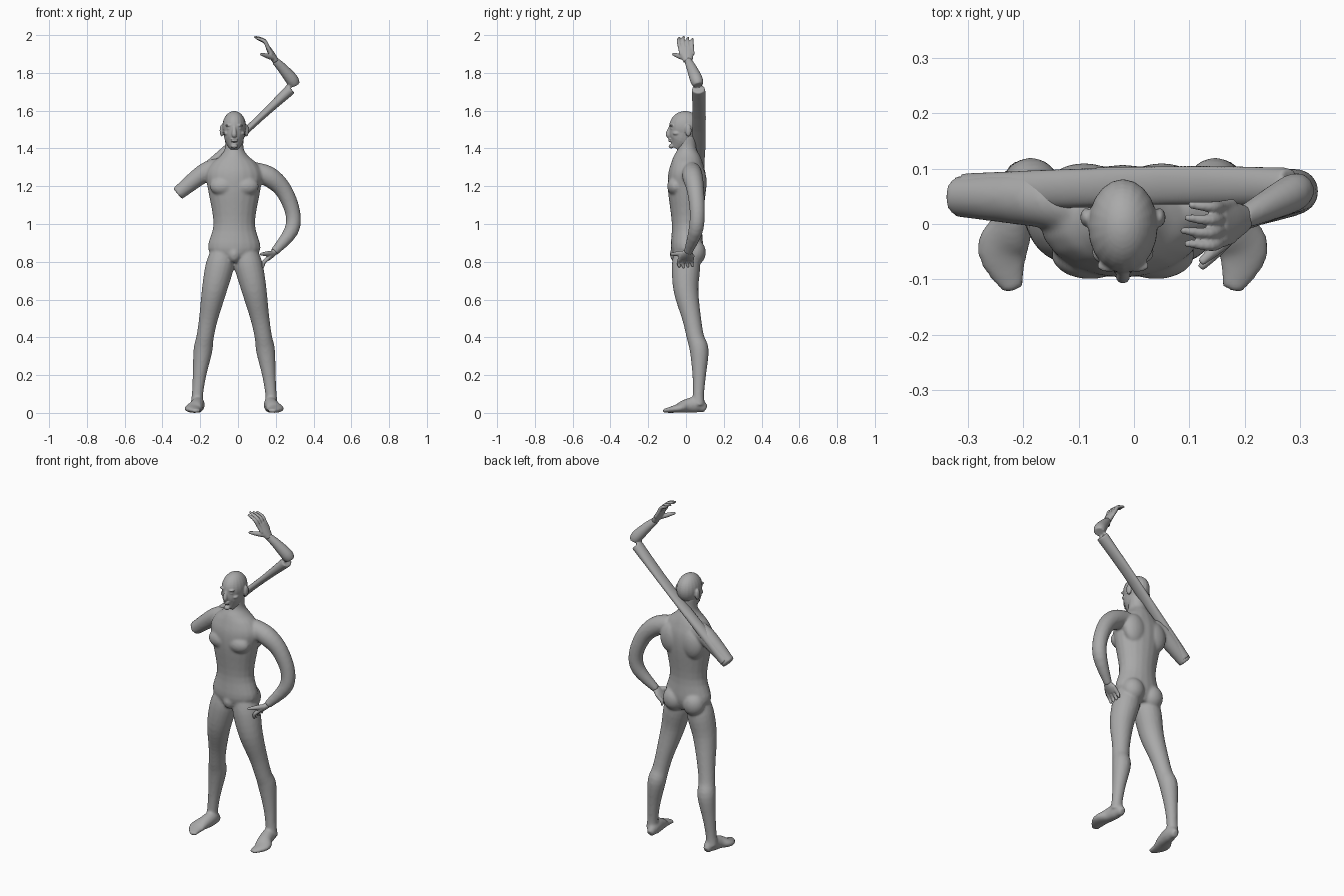
import bpy
import bmesh
import math
from mathutils import Vector, Matrix

if "Cube" in bpy.data.objects:
    bpy.data.objects.remove(bpy.data.objects["Cube"])

AXIS = -.02           # x of the body's plane of symmetry
SIDES = 20            # points around each cross-section
STEPS = 4             # interpolated sections between given ones
ACROSS, UPWARD = Vector((0, 1, 0)), Vector((0, 0, 1))

skin = bpy.data.materials.new("plain grey")
skin.use_nodes = True
grey = (.4, .4, .4, 1)
skin.diffuse_color = grey
skin.node_tree.nodes["Principled BSDF"].inputs["Base Color"].default_value = grey


def smooth_rings(rings):
    """Interpolate rings of (x, y, z, side radius, optional depth radius)."""
    rows = [Vector((*ring[:4], ring[-1])) for ring in rings]
    padded = [rows[0], *rows, rows[-1]]
    result = []
    for before, start, end, after in zip(padded, padded[1:], padded[2:], padded[3:]):
        leave, arrive = (end - before) / 2, (after - start) / 2
        for step in range(STEPS):
            t = step / STEPS
            ease = t * t * (3 - 2 * t)
            result.append(start.lerp(end, ease) + leave * t * (1 - t) ** 2
                          - arrive * t * t * (1 - t))
    return result + [rows[-1]]


def limb(bm, rings, reference=ACROSS):
    """Loft elliptical sections along a path, closed at both ends."""
    rows = smooth_rings(rings)
    centres = [Vector(row[:3]) for row in rows]
    loops = []
    for row, centre, before, after in zip(rows, centres, centres[:1] + centres,
                                          centres[1:] + centres[-1:]):
        tangent = (after - before).normalized()
        side = reference.cross(tangent).normalized()
        depth = tangent.cross(side)
        angles = [math.tau * k / SIDES for k in range(SIDES)]
        loops.append([bm.verts.new(centre + side * math.cos(angle) * row[3]
                                   + depth * math.sin(angle) * row[4]) for angle in angles])
    for low, high in zip(loops, loops[1:]):
        for k in range(SIDES):
            bm.faces.new((low[k - 1], low[k], high[k], high[k - 1]))
    bm.faces.new(loops[0][::-1])
    bm.faces.new(loops[-1])


def blob(bm, centre, size):
    """Ellipsoid used for muscle and face forms."""
    matrix = Matrix.Translation(centre) @ Matrix.Diagonal((*size, 1))
    bmesh.ops.create_uvsphere(bm, u_segments=SIDES, v_segments=SIDES, radius=1, matrix=matrix)


def paired_blob(bm, centre, size):
    """The same ellipsoid on both sides of the symmetry plane."""
    for side in (-1, 1):
        blob(bm, (AXIS + side * centre[0], *centre[1:]), size)


def finish(name, bm, voxel, passes):
    """Fuse the overlapping forms into one smooth skin."""
    bmesh.ops.recalc_face_normals(bm, faces=bm.faces)
    mesh = bpy.data.meshes.new(name)
    bm.to_mesh(mesh)
    bm.free()
    mesh.materials.append(skin)
    mesh.shade_smooth()
    part = bpy.data.objects.new(name, mesh)
    bpy.context.collection.objects.link(part)
    fuse = part.modifiers.new("fuse", 'REMESH')
    fuse.mode = 'VOXEL'
    fuse.voxel_size = voxel
    fuse.use_smooth_shade = True
    relax = part.modifiers.new("relax", 'SMOOTH')
    relax.factor = .5
    relax.iterations = passes


# Torso and neck: height, half width, half depth
body = bmesh.new()
torso = [(.8, .08, .06), (.87, .14, .085), (1, .11, .08), (1.17, .137, .1),
         (1.26, .15, .1), (1.32, .12, .085), (1.36, .075, .07), (1.4, .05, .05),
         (1.47, .05, .05)]
limb(body, [(AXIS, .005, *row) for row in torso])
blob(body, (AXIS, -.05, .84), (.035, .035, .045))

# Chest, shoulder blades and buttocks
paired_blob(body, (.06, -.055, 1.2), (.07, .045, .05))
paired_blob(body, (.07, .065, 1.22), (.07, .045, .09))
paired_blob(body, (.065, .045, .85), (.065, .06, .07))

# Legs spread outward along a curve: height, y, radius
leg = [(.87, 0, .06), (.78, 0, .075), (.65, 0, .066), (.5, .03, .05), (.4, .05, .046),
       (.33, .07, .05), (.2, .07, .036), (.1, .066, .03), (.04, .065, .034)]
# Feet rest on the floor: x, y, half width, half height
foot = [(.187, .105, .018, .02), (.19, .06, .034, .042), (.2, 0, .038, .036),
        (.217, -.05, .047, .022), (.197, -.12, .018, .01)]
for side in (-1, 1):
    limb(body, [(AXIS + side * (.2 - .18 * z ** 1.5), y, z, radius) for z, y, radius in leg])
    limb(body, [(AXIS + side * x, y, height, width, height) for x, y, width, height in foot],
         UPWARD)

# Left arm, bent with the hand at the hip
limb(body, [(.08, .03, 1.28, .05), (.165, .035, 1.25, .054), (.24, .05, 1.18, .046),
            (.29, .06, 1.06, .04), (.28, .05, .96, .038), (.19, .01, .85, .022)])
# Right upper arm, cut off at the elbow
limb(body, [(-.1, .035, 1.3, .05), (-.18, .045, 1.27, .05), (-.32, .05, 1.16, .037)])
finish("body", body, .007, 6)

# Stretched band behind the neck, then the raised forearm from its sharp elbow
raised = bmesh.new()
band = [(-.305, .056, 1.17, .033), (.05, .07, 1.5, .018), (.28, .066, 1.715, .03)]
limb(raised, [(*row, .036) for row in band])
limb(raised, [(.3, .065, 1.735, .028), (.285, .055, 1.765, .034),
              (.235, .03, 1.825, .027), (.195, .01, 1.866, .02)])
finish("raised_arm", raised, .006, 3)


def hand(name, wrist, knuckle, tip, thumb):
    """Flat palm, four fingers fanned along y, and a thumb."""
    bm = bmesh.new()
    wrist, knuckle, tip, thumb = map(Vector, (wrist, knuckle, tip, thumb))
    palm = wrist.lerp(knuckle, .5)
    bend = knuckle + (knuckle - palm)
    limb(bm, [(*wrist, .018, .024), (*palm, .017, .036), (*knuckle, .012, .04)])
    for finger in range(4):
        spread = ACROSS * (finger - 1.5) * .021
        length = 1 - .1 * abs(finger - 1)
        joint = knuckle.lerp(bend, length) + spread * 1.1
        limb(bm, [(*(palm + spread), .009), (*(knuckle + spread), .011), (*joint, .01),
                  (*(joint + (tip - bend) * length), .006)])
    base = wrist.lerp(palm, .5) - ACROSS * .015
    limb(bm, [(*base, .014), (*base.lerp(thumb, .5), .013), (*thumb, .007)], UPWARD)
    finish(name, bm, .004, 2)


hand("raised_hand", (.2, .01, 1.86), (.158, 0, 1.935), (.085, 0, 1.992), (.12, -.07, 1.9))
hand("hip_hand", (.195, .01, .855), (.155, 0, .815), (.13, 0, .765), (.12, -.08, .84))

# Head: skull and jaw
head = bmesh.new()
blob(head, (AXIS, -.004, 1.515), (.063, .085, .083))
jaw = [(-.055, 1.4, .02, .025), (-.03, 1.44, .048, .062), (-.01, 1.5, .06, .08)]
limb(head, [(AXIS, *row) for row in jaw])
# Nose, lips and chin
limb(head, [(AXIS, -.08, 1.52, .008), (AXIS, -.095, 1.475, .013), (AXIS, -.085, 1.464, .01)])
for height in (1.439, 1.449):
    blob(head, (AXIS, -.083, height), (.02, .011, .005))
blob(head, (AXIS, -.078, 1.412), (.018, .014, .012))
# Brows, eyes, cheekbones and ears
paired_blob(head, (.026, -.075, 1.522), (.022, .012, .006))
paired_blob(head, (.026, -.072, 1.505), (.011, .009, .006))
paired_blob(head, (.04, -.05, 1.48), (.016, .02, .011))
paired_blob(head, (.066, .012, 1.495), (.011, .017, .032))
finish("head", head, .004, 2)
